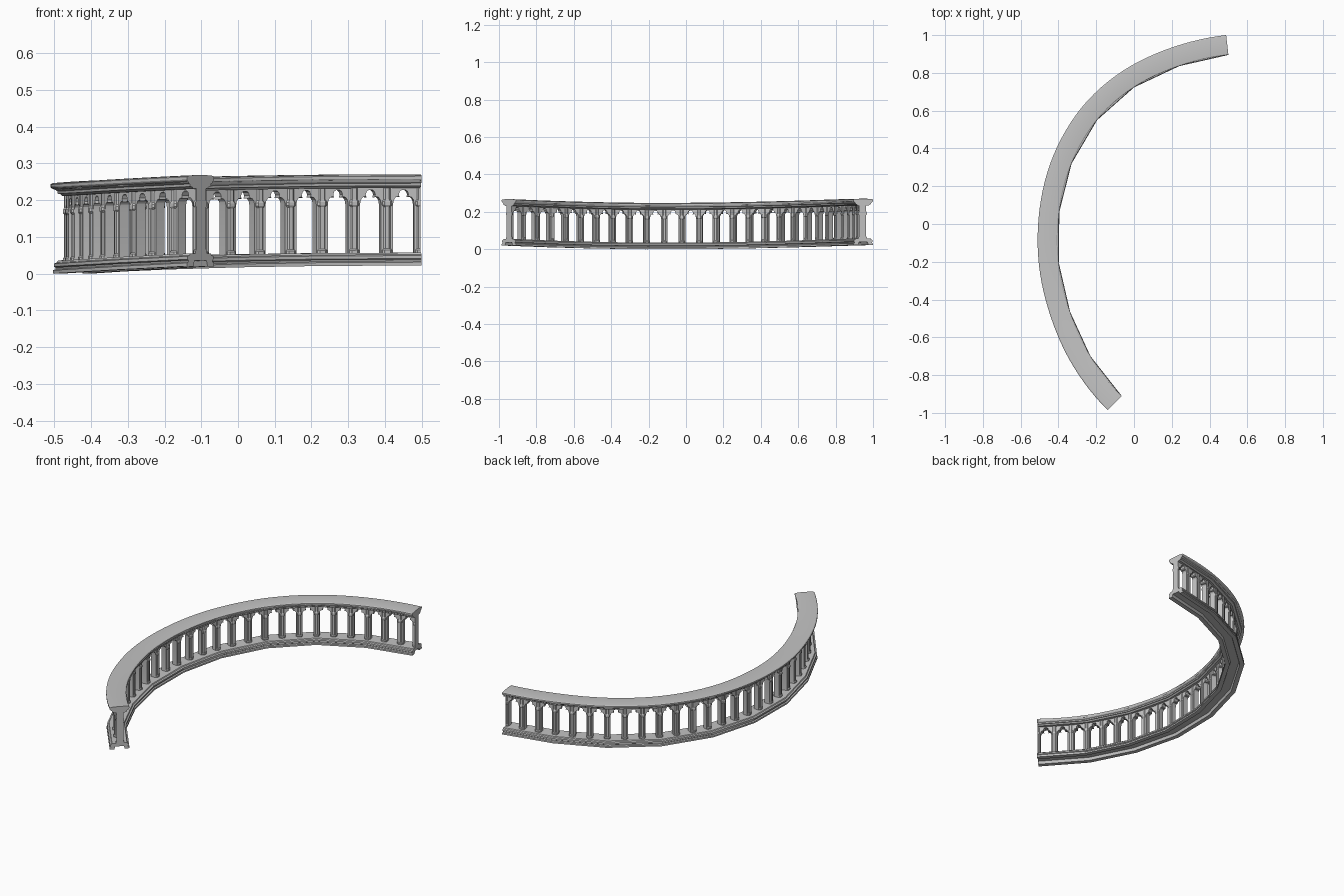
import bpy, bmesh, math
from mathutils import Vector

if "Cube" in bpy.data.objects:
    bpy.data.objects.remove(bpy.data.objects["Cube"])

stone = bpy.data.materials.new("grey stone")
stone.use_nodes = True
GREY = (0.55, 0.55, 0.55, 1)
stone.diffuse_color = GREY
stone.node_tree.nodes["Principled BSDF"].inputs["Base Color"].default_value = GREY

# Inner edge of the railing, with one guide point beyond each end
PATH = [Vector(p) for p in (
    (.765, .897, .023), (.50, .895, .022), (.24, .836, .021), (0, .723, .017),
    (-.195, .55, .011), (-.33, .32, .005), (-.395, .065, .001),
    (-.398, -.205, 0), (-.338, -.465, .004), (-.23, -.70, .011),
    (-.065, -.91, .02), (.147, -1.07, .028))]
SPANS = len(PATH) - 3
BAYS = SPANS * 3


def place(t, out, z):
    """Point at path position t, offset outward and upward."""
    i = min(max(int(t), 0), SPANS - 1)
    f = t - i
    a, b, c, d = PATH[i:i + 4]
    k1, k2, k3 = c - a, 2 * a - 5 * b + 4 * c - d, 3 * b - a - 3 * c + d
    pos = b + (k1 * f + k2 * f * f + k3 * f ** 3) / 2
    tan = k1 + 2 * k2 * f + 3 * k3 * f * f
    side = Vector((tan.y, -tan.x, 0)).normalized()
    return pos + side * out + Vector((0, 0, z))


def finish(name, bm):
    bmesh.ops.recalc_face_normals(bm, faces=bm.faces)
    mesh = bpy.data.meshes.new(name)
    bm.to_mesh(mesh)
    bm.free()
    mesh.materials.append(stone)
    ob = bpy.data.objects.new(name, mesh)
    bpy.context.collection.objects.link(ob)
    bpy.ops.object.select_all(action="DESELECT")
    ob.select_set(True)
    bpy.context.view_layer.objects.active = ob
    bpy.ops.object.shade_smooth_by_angle(angle=math.radians(25))


def loft(bm, rings):
    """Skin a list of closed rings and cap both ends."""
    rings = [[bm.verts.new(p) for p in ring] for ring in rings]
    n = len(rings[0])
    for r, s in zip(rings, rings[1:]):
        for j in range(n):
            bm.faces.new((r[j], r[(j + 1) % n], s[(j + 1) % n], s[j]))
    bm.faces.new(rings[0])
    bm.faces.new(rings[-1])


def sweep(name, half, width, steps):
    """Sweep a symmetric cross-section along the path."""
    profile = half + [(width - u, z) for u, z in reversed(half)]
    bm = bmesh.new()
    loft(bm, [[place(SPANS * i / steps, u, z) for u, z in profile]
              for i in range(steps + 1)])
    finish(name, bm)


WIDTH = .106
# Moulded plinth with a hollow underside
sweep("base_plinth", [(.030, .016), (.025, 0), (0, 0), (0, .009), (.007, .012),
                      (.007, .016), (.002, .019), (.002, .027), (.010, .030),
                      (.013, .035)], WIDTH, SPANS)
# Moulding below the handrail
sweep("upper_moulding", [(.026, .211), (.020, .216), (.013, .217), (.012, .224),
                         (.006, .228), (.003, .235)], WIDTH, SPANS)
# Smooth handrail
sweep("handrail", [(.010, .229), (.002, .233), (0, .236), (0, .243),
                   (.005, .246), (.03, .248)], WIDTH, SPANS * 6)

# Trefoil arcade: half of an opening, measured from the bay centre
L = .088
lobe = [(.028, .033), (.028, .168), (.026, .179), (.021, .186), (.014, .188),
        (.011, .186), (.013, .194), (.010, .202), (.005, .206)]
outline = [(-L / 2, .033)] + [(-x, z) for x, z in lobe]
outline += [(x, z) for x, z in reversed(lobe)] + [(L / 2, .033)]
outline += [(L / 2, .216), (0, .216), (-L / 2, .216)]
bm = bmesh.new()
for bay in range(BAYS):
    loft(bm, [[place((bay + .5 + x / L) / 3, u, z) for x, z in outline]
              for u in (.035, .065)])
finish("trefoil_arcade", bm)

# Slim chamfered shafts with foot and capital, one on each pier
bm = bmesh.new()
LEVELS = [(.034, .003), (.042, .003), (.046, 0), (.160, 0), (.165, .003),
          (.174, .003), (.180, 0), (.214, 0)]
for i in range(BAYS + 1):
    mid = i / 3
    keep = (max(-mid, -1), min(SPANS - mid, 1))
    rings = []
    for z, grow in LEVELS:
        w, d = .010 + grow, .019 + grow
        corners = [(w, d - .005), (w - .005, d), (.005 - w, d), (-w, d - .005),
                   (-w, .005 - d), (.005 - w, -d), (w - .005, -d), (w, .005 - d)]
        rings.append([place(mid + min(max(x / L / 3, keep[0]), keep[1]), .05 + y, z)
                      for x, y in corners])
    loft(bm, rings)
finish("pier_shafts", bm)
